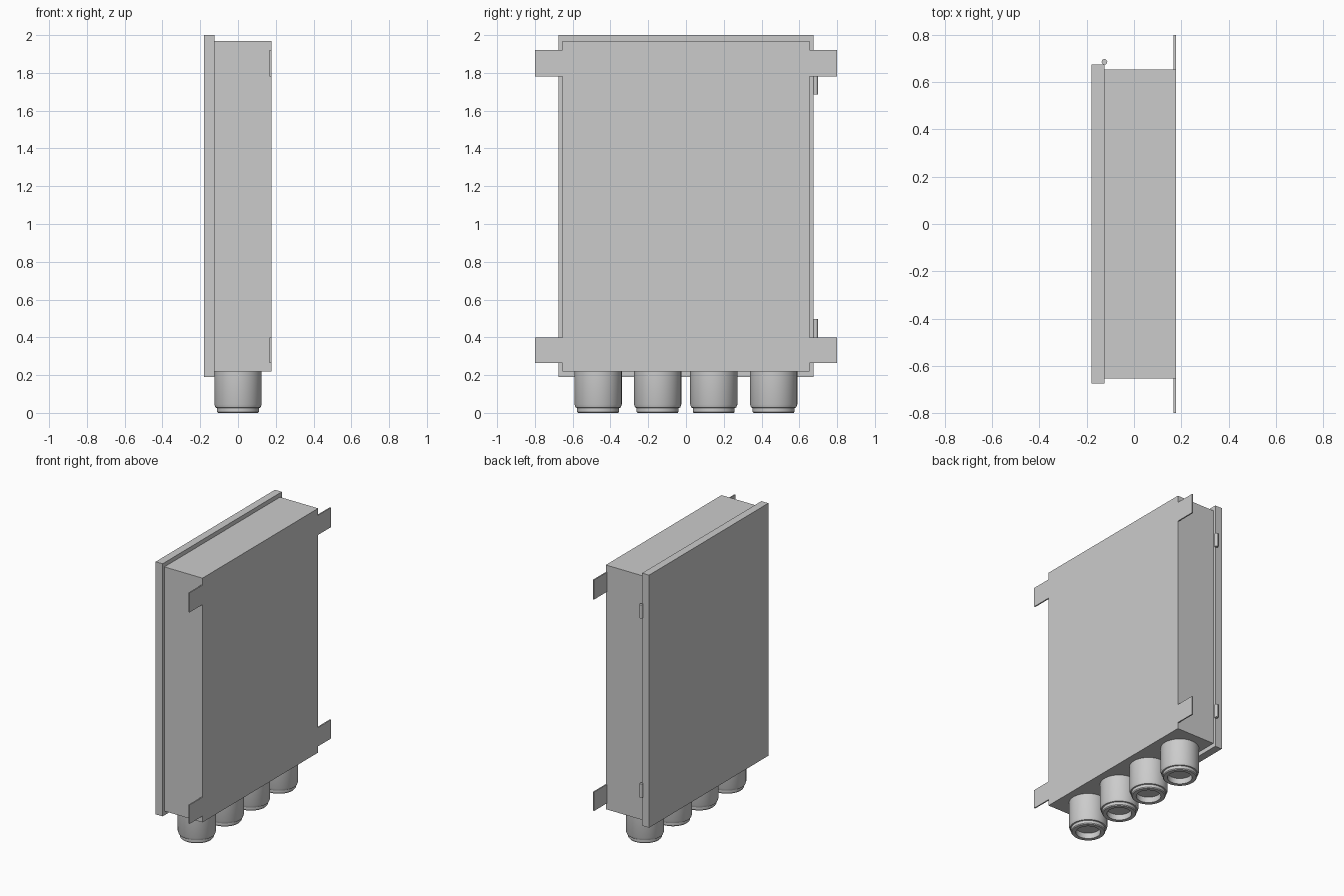
import bpy, bmesh, math

cube = bpy.data.objects.get("Cube")
if cube:
    bpy.data.objects.remove(cube, do_unlink=True)

grey = bpy.data.materials.new("light_grey")
grey.use_nodes = True
colour = (0.6, 0.6, 0.6, 1)
grey.diffuse_color = colour
grey.node_tree.nodes["Principled BSDF"].inputs["Base Color"].default_value = colour


def add_object(name, bm):
    bmesh.ops.recalc_face_normals(bm, faces=bm.faces)
    mesh = bpy.data.meshes.new(name)
    bm.to_mesh(mesh)
    bm.free()
    mesh.materials.append(grey)
    obj = bpy.data.objects.new(name, mesh)
    bpy.context.collection.objects.link(obj)
    return obj


def smooth(obj):
    bpy.ops.object.select_all(action="DESELECT")
    obj.select_set(True)
    bpy.context.view_layer.objects.active = obj
    bpy.ops.object.shade_smooth_by_angle(angle=math.radians(35))


def box(name, x, y, z):
    bm = bmesh.new()
    bmesh.ops.create_cube(bm, size=1)
    for v in bm.verts:
        v.co = [lo + (c + 0.5) * (hi - lo) for c, (lo, hi) in zip(v.co, (x, y, z))]
    return add_object(name, bm)


def lathe(name, profile, location, steps=48):
    """Revolve (radius, height) points around a vertical axis."""
    bm = bmesh.new()
    verts = [bm.verts.new((r, 0, z)) for r, z in profile]
    edges = [bm.edges.new(pair) for pair in zip(verts, verts[1:])]
    bmesh.ops.spin(bm, geom=verts + edges, cent=(0, 0, 0), axis=(0, 0, 1),
                   angle=math.tau, steps=steps)
    bmesh.ops.remove_doubles(bm, verts=bm.verts, dist=0.0001)
    obj = add_object(name, bm)
    obj.location = location
    smooth(obj)
    return obj


# Cabinet body and overhanging door
box("cabinet_body", (-0.125, 0.177), (-0.655, 0.655), (0.22, 1.97))
box("door", (-0.18, -0.125), (-0.675, 0.675), (0.19, 2.0))

# Wall mounting tabs, flush with the back panel
for level, z in (("lower", (0.265, 0.4)), ("upper", (1.78, 1.92))):
    box(f"{level}_left_tab", (0.168, 0.177), (0.655, 0.8), z)
    box(f"{level}_right_tab", (0.168, 0.177), (-0.8, -0.655), z)

# Hinge pins on the door edge
for level, z in (("lower", 0.4), ("upper", 1.685)):
    lathe(f"{level}_hinge", [(0, 0), (0.012, 0), (0.012, 0.097), (0, 0.097)],
          (-0.125, 0.686, z), 16)

# Cable glands with a stepped rim and a recessed opening
gland = [(0, 0.22), (0.125, 0.22), (0.125, 0.045), (0.119, 0.028), (0.111, 0.026),
         (0.111, 0.006), (0.106, 0), (0.08, 0), (0.08, 0.04), (0, 0.04)]
for i, y in enumerate((-0.465, -0.15, 0.147, 0.464)):
    lathe(f"cable_gland_{i + 1}", gland, (0, y, 0))
